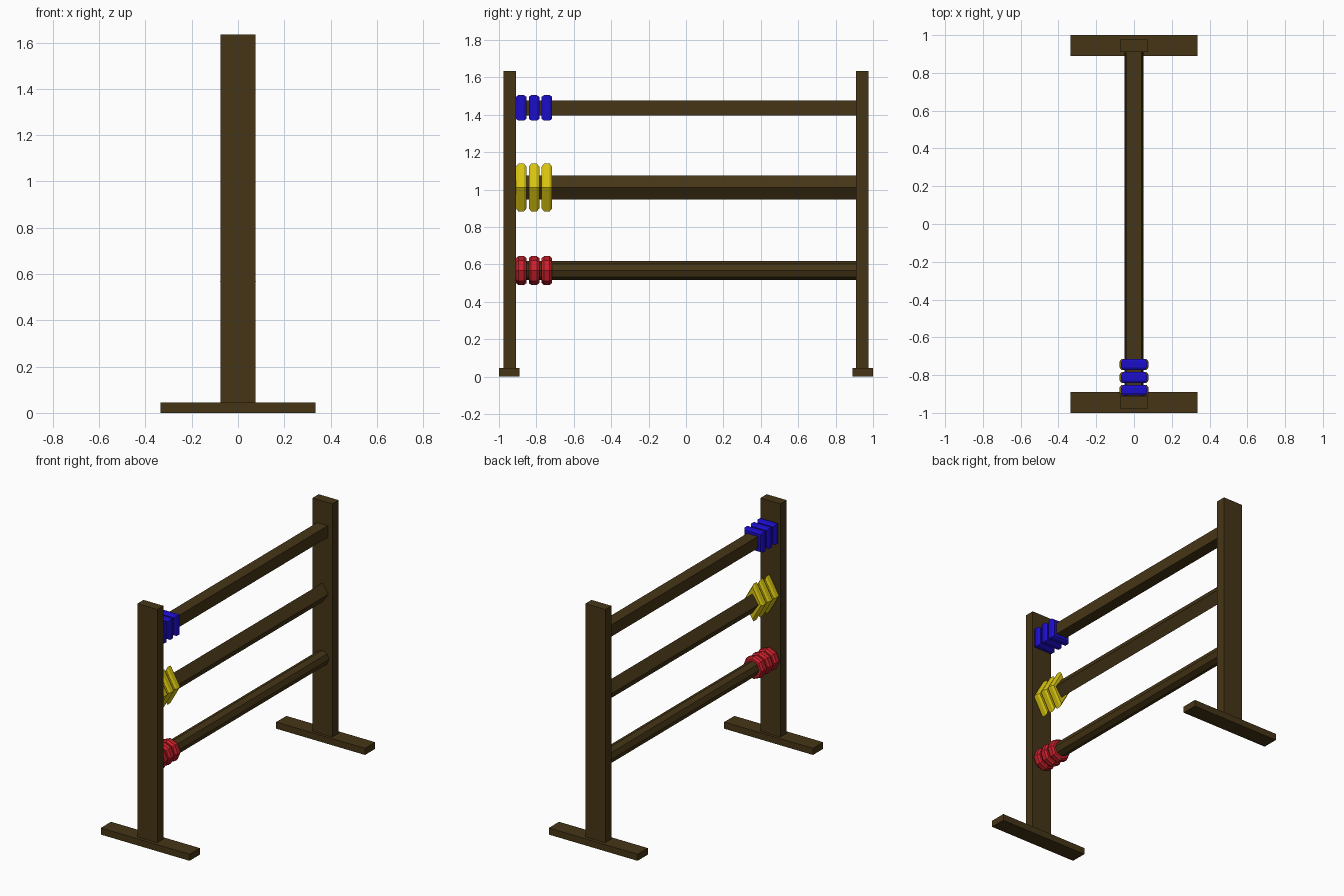
import bpy, bmesh, math

if "Cube" in bpy.data.objects:
    bpy.data.objects.remove(bpy.data.objects["Cube"])


def material(name, rgb):
    m = bpy.data.materials.new(name)
    m.diffuse_color = (*rgb, 1)
    m.use_nodes = True
    m.node_tree.nodes["Principled BSDF"].inputs["Base Color"].default_value = m.diffuse_color
    return m


WOOD = material("dark_wood", (0.06, 0.036, 0.008))
BLUE = material("blue_paint", (0.012, 0.004, 0.6))
YELLOW = material("yellow_paint", (0.68, 0.55, 0.005))
RED = material("red_paint", (0.6, 0.015, 0.025))


def finish(name, bm, mat):
    bmesh.ops.recalc_face_normals(bm, faces=bm.faces)
    mesh = bpy.data.meshes.new(name)
    bm.to_mesh(mesh)
    bm.free()
    mesh.materials.append(mat)
    bpy.context.collection.objects.link(bpy.data.objects.new(name, mesh))


def box(name, x, y, z, mat):
    bm = bmesh.new()
    bmesh.ops.create_cube(bm, size=1)
    for v in bm.verts:
        v.co.x = x[0] + (v.co.x + .5) * (x[1] - x[0])
        v.co.y = y[0] + (v.co.y + .5) * (y[1] - y[0])
        v.co.z = z[0] + (v.co.z + .5) * (z[1] - z[0])
    finish(name, bm, mat)


def prism(name, outline, z, rings, mat):
    """Polygon outline lofted along y; rings are (y, scale) pairs."""
    bm = bmesh.new()
    loops = [[bm.verts.new((px * s, y, z + pz * s)) for px, pz in outline]
             for y, s in rings]
    n = len(outline)
    for a, b in zip(loops, loops[1:]):
        for i in range(n):
            j = (i + 1) % n
            bm.faces.new((a[i], a[j], b[j], b[i]))
    bm.faces.new(loops[0])
    bm.faces.new(loops[-1])
    finish(name, bm, mat)


def ngon(n, rx, rz, turn=0):
    return [(rx * math.cos(turn + math.tau * i / n),
             rz * math.sin(turn + math.tau * i / n)) for i in range(n)]


# End frames: foot and upright at each end
for side, label in ((-1, "front"), (1, "back")):
    box(label + "_foot", (-.335, .335), sorted((side * .89, side)), (0, .045), WOOD)
    box(label + "_post", (-.075, .075), sorted((side * .91, side * .977)), (.045, 1.635), WOOD)

# Three rails, each with three matching beads near the front post
q = math.sqrt(2)
rails = (
    ("top", 1.437, ngon(4, .04 * q, .04 * q, math.pi / 4),
     ngon(4, .068 * q, .068 * q, math.pi / 4), BLUE),
    ("middle", 1.011, ngon(4, .045, .065), ngon(4, .073, .128), YELLOW),
    ("bottom", .567, ngon(8, .05, .05), ngon(8, .077, .077), RED),
)
for label, z, rod, bead, mat in rails:
    prism(label + "_rail", rod, z, [(-.912, 1), (.912, 1)], WOOD)
    for i in range(3):
        y = -.881 + .0685 * i
        prism(f"{label}_bead_{i + 1}", bead, z,
              [(y - .028, .87), (y - .015, 1), (y + .015, 1), (y + .028, .87)], mat)
